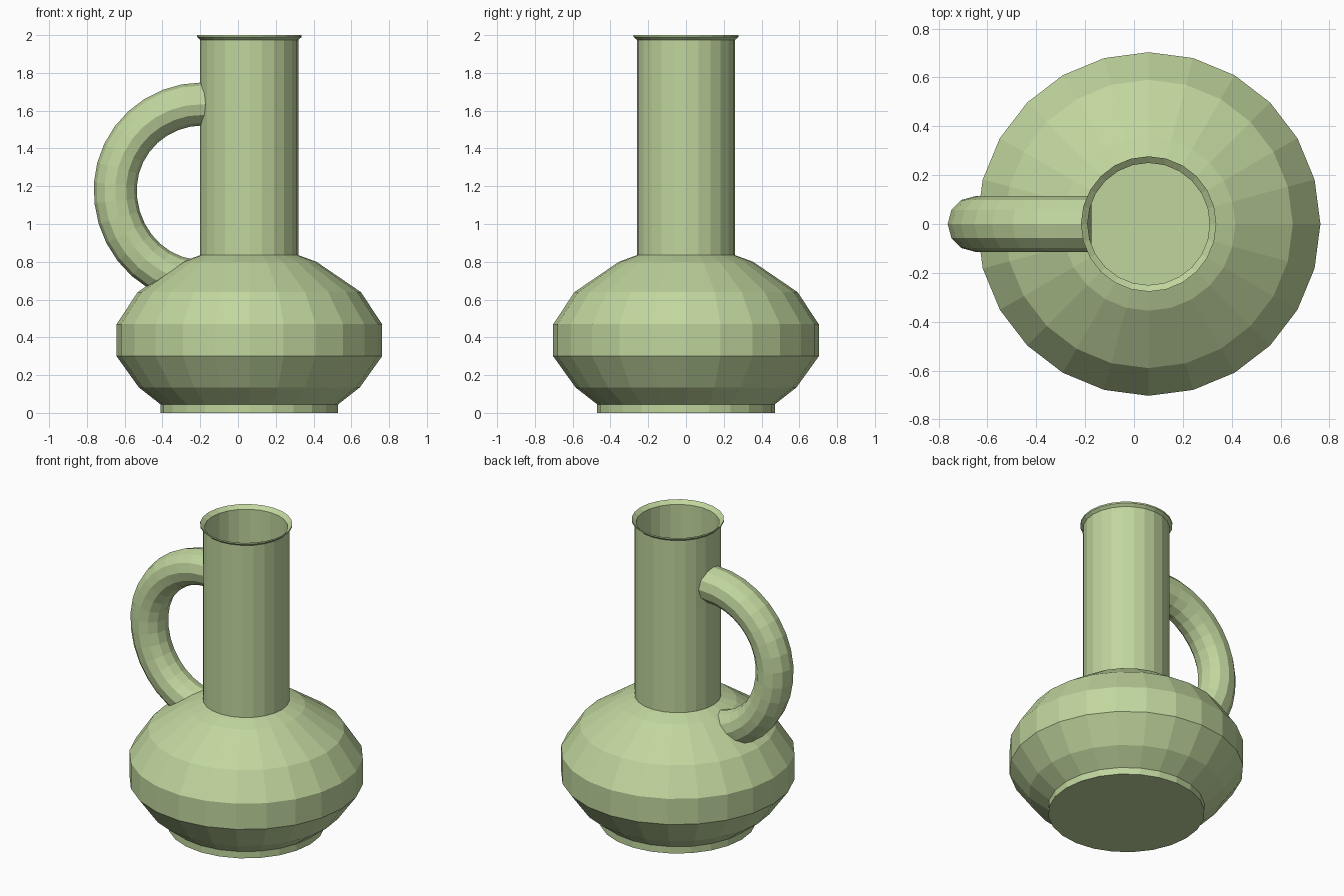
import bpy, bmesh
from math import sin, cos, pi, radians, sqrt, atan2

if "Cube" in bpy.data.objects:
    bpy.data.objects.remove(bpy.data.objects["Cube"], do_unlink=True)

AXIS_X = 0.06      # the jug's own axis
NECK_R = 0.26

glaze = bpy.data.materials.new("pale_green_glaze")
glaze.use_nodes = True
colour = (0.53, 0.67, 0.34, 1)
glaze.diffuse_color = colour
glaze.node_tree.nodes["Principled BSDF"].inputs["Base Color"].default_value = colour


def skin(name, rings):
    """Bridge a list of point rings, cap both ends, and make a flat shaded object."""
    bm = bmesh.new()
    loops = [[bm.verts.new(p) for p in ring] for ring in rings]
    n = len(loops[0])
    for a, b in zip(loops, loops[1:]):
        for i in range(n):
            j = (i + 1) % n
            bm.faces.new((a[i], a[j], b[j], b[i]))
    bm.faces.new(loops[0][::-1])
    bm.faces.new(loops[-1])
    bmesh.ops.recalc_face_normals(bm, faces=bm.faces)
    mesh = bpy.data.meshes.new(name)
    bm.to_mesh(mesh)
    bm.free()
    mesh.materials.append(glaze)
    obj = bpy.data.objects.new(name, mesh)
    bpy.context.collection.objects.link(obj)
    return obj


def circle(r, z, n=24):
    return [(AXIS_X + r * cos(2 * pi * i / n), r * sin(2 * pi * i / n), z) for i in range(n)]


# Hollow vessel: foot, belly, neck and flared lip outside, then back down inside
outer = [(0.47, 0), (0.47, 0.045), (0.585, 0.135), (0.703, 0.30), (0.703, 0.47),
         (0.59, 0.64), (0.355, 0.80), (NECK_R, 0.835), (NECK_R, 1.975),
         (0.277, 1.99), (0.277, 2.0)]
inner = [(0.25, 1.978), (0.25, 0.825), (0.345, 0.79), (0.58, 0.63),
         (0.69, 0.465), (0.69, 0.305), (0.575, 0.145), (0.46, 0.06)]
skin("jug_body", [circle(r, z) for r, z in outer + inner])

# Handle: round tube swept along an arc that is slightly longer below
CX, CZ, TUBE, SIDES, STEPS = -0.19, 1.18, 0.114, 12, 16
rings = []
for k in range(STEPS + 1):
    t = radians(90 + 172 * k / STEPS)
    rise = 0.455 if sin(t) > 0 else 0.485
    x, z = CX + 0.46 * cos(t), CZ + rise * sin(t)
    out = atan2(sin(t) / rise, cos(t) / 0.46)
    ring = []
    for i in range(SIDES):
        a = 2 * pi * i / SIDES
        d, y = TUBE * cos(a), TUBE * sin(a)
        px = x + d * cos(out)
        if k == 0:     # the top end follows the neck's curve
            px = AXIS_X - sqrt((NECK_R - 0.006) ** 2 - y * y)
        ring.append((px, y, z + d * sin(out)))
    rings.append(ring)
skin("handle", rings)
